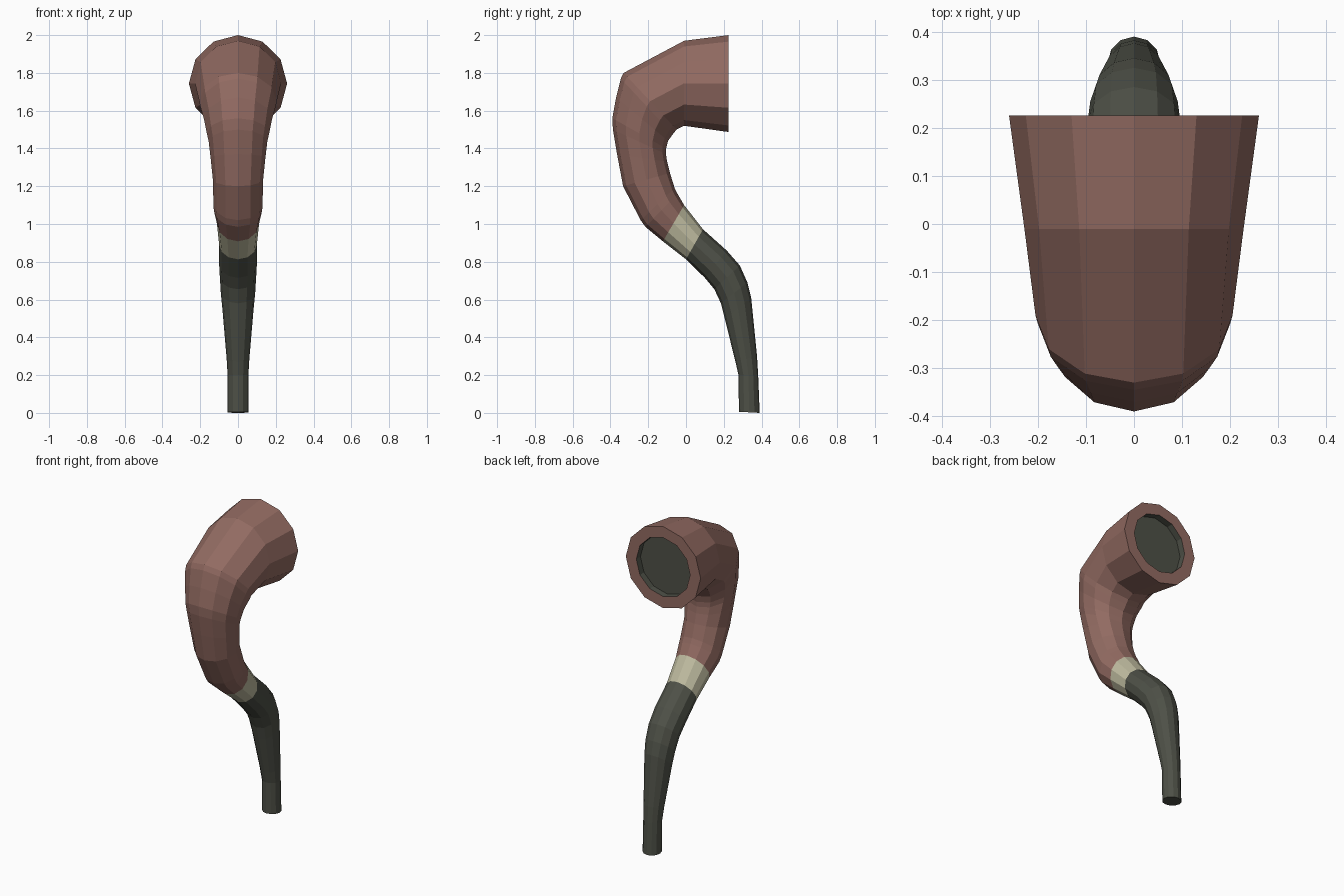
import bpy, bmesh, math

if "Cube" in bpy.data.objects:
    bpy.data.objects.remove(bpy.data.objects["Cube"])

SIDES = 12


def material(name, rgb):
    m = bpy.data.materials.new(name)
    m.diffuse_color = (*rgb, 1)
    m.use_nodes = True
    m.node_tree.nodes["Principled BSDF"].inputs["Base Color"].default_value = m.diffuse_color
    return m


brown = material("brown wood", (0.29, 0.147, 0.122))
cream = material("cream band", (0.52, 0.50, 0.35))
dark = material("dark grey", (0.076, 0.081, 0.063))


def loft(name, rings, mats, cap_start=True, cap_end=True, dark_from=None):
    """Skin elliptical rings: (outer y, outer z, inner y, inner z, half width)."""
    bm = bmesh.new()
    loops = []
    for y0, z0, y1, z1, w in rings:
        cy, cz, hy, hz = (y0 + y1) / 2, (z0 + z1) / 2, (y0 - y1) / 2, (z0 - z1) / 2
        loop = []
        for i in range(SIDES):
            a = math.tau * i / SIDES
            c = math.cos(a)
            loop.append(bm.verts.new((w * math.sin(a), cy + hy * c, cz + hz * c)))
        loops.append(loop)
    for k, (a, b) in enumerate(zip(loops, loops[1:])):
        for i in range(SIDES):
            j = (i + 1) % SIDES
            f = bm.faces.new((a[i], a[j], b[j], b[i]))
            if dark_from is not None and k < dark_from:
                f.material_index = 1
    if cap_start:
        f = bm.faces.new(loops[0])
        f.material_index = 1 if dark_from is not None else 0
    if cap_end:
        bm.faces.new(loops[-1])
    bmesh.ops.recalc_face_normals(bm, faces=bm.faces)
    me = bpy.data.meshes.new(name)
    bm.to_mesh(me)
    bm.free()
    for m in mats:
        me.materials.append(m)
    ob = bpy.data.objects.new(name, me)
    bpy.context.collection.objects.link(ob)
    return ob


# Bands shared between neighbouring parts
band_top = (-0.122, 0.908, -0.01, 1.10, 0.112)
band_end = (0.0, 0.813, 0.09, 0.972, 0.10)

# Bowl and curved neck, starting at the dark recessed chamber floor
loft("bowl", [
    (0.185, 1.93, 0.185, 1.56, 0.187),
    (0.226, 1.93, 0.226, 1.56, 0.187),
    (0.226, 2.00, 0.226, 1.487, 0.26),
    (-0.01, 1.97, -0.01, 1.52, 0.228),
    (-0.33, 1.80, -0.05, 1.50, 0.205),
    (-0.345, 1.77, -0.07, 1.475, 0.20),
    (-0.37, 1.67, -0.095, 1.44, 0.18),
    (-0.39, 1.56, -0.105, 1.40, 0.165),
    (-0.387, 1.50, -0.106, 1.37, 0.155),
    (-0.365, 1.37, -0.10, 1.33, 0.145),
    (-0.333, 1.20, -0.085, 1.27, 0.133),
    (-0.24, 1.02, -0.06, 1.19, 0.13),
    (-0.215, 0.985, -0.045, 1.16, 0.128),
    band_top,
], [brown, dark], dark_from=1)

# Pale ferrule between neck and stem
loft("ferrule", [band_top, band_end], [cream])

# Curved stem down to the mouthpiece
loft("stem", [
    band_end,
    (0.10, 0.715, 0.215, 0.86, 0.10),
    (0.15, 0.655, 0.285, 0.78, 0.096),
    (0.185, 0.58, 0.325, 0.69, 0.091),
    (0.205, 0.50, 0.345, 0.61, 0.083),
    (0.262, 0.27, 0.376, 0.30, 0.06),
    (0.278, 0.20, 0.382, 0.20, 0.055),
    (0.28, 0.006, 0.39, 0.0, 0.055),
], [dark])
